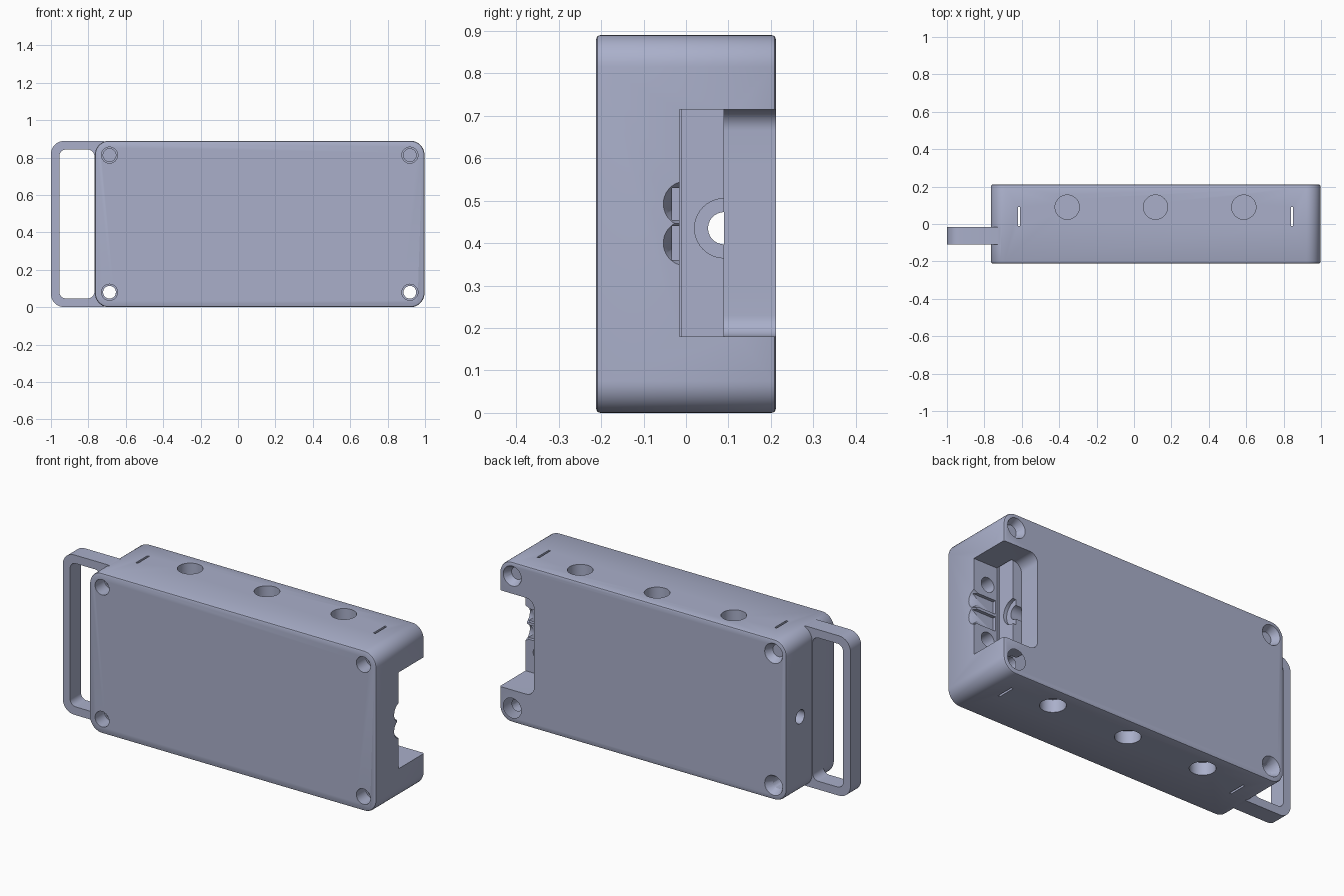
import bpy, bmesh, math
from mathutils import Matrix, Vector

if "Cube" in bpy.data.objects:
    bpy.data.objects.remove(bpy.data.objects["Cube"])

grey = bpy.data.materials.new("lavender grey")
grey.diffuse_color = (0.40, 0.43, 0.59, 1)
grey.use_nodes = True
grey.node_tree.nodes["Principled BSDF"].inputs["Base Color"].default_value = grey.diffuse_color


def add(name, bm):
    bmesh.ops.recalc_face_normals(bm, faces=bm.faces)
    me = bpy.data.meshes.new(name)
    bm.to_mesh(me)
    bm.free()
    me.materials.append(grey)
    ob = bpy.data.objects.new(name, me)
    bpy.context.collection.objects.link(ob)
    return ob


def plate(name, x0, x1, z0, z1, y0, y1, r=0.0, n=10):
    """Rounded rectangle in XZ, extruded along Y."""
    bm = bmesh.new()
    pts = []
    corners = [(x1, z1, -1, -1), (x0, z1, 1, -1), (x0, z0, 1, 1), (x1, z0, -1, 1)]
    for k, (x, z, sx, sz) in enumerate(corners):
        for i in range(n + 1 if r else 1):
            a = math.pi / 2 * (k + i / n)
            pts.append((x + sx * r + r * math.cos(a), y0, z + sz * r + r * math.sin(a)))
    face = bm.faces.new([bm.verts.new(p) for p in pts])
    out = bmesh.ops.extrude_face_region(bm, geom=[face])
    bmesh.ops.translate(bm, vec=(0, y1 - y0, 0),
                        verts=[v for v in out["geom"] if isinstance(v, bmesh.types.BMVert)])
    return add(name, bm)


def rod(name, a, b, r1, r2=None, n=40):
    """Cylinder or cone running from point a to point b."""
    a, b = Vector(a), Vector(b)
    m = Matrix.Translation((a + b) / 2) @ (b - a).to_track_quat('Z', 'Y').to_matrix().to_4x4()
    bm = bmesh.new()
    bmesh.ops.create_cone(bm, cap_ends=True, segments=n, radius1=r1,
                          radius2=r1 if r2 is None else r2, depth=(b - a).length, matrix=m)
    return add(name, bm)


def apply_mods(ob):
    dg = bpy.context.evaluated_depsgraph_get()
    me = bpy.data.meshes.new_from_object(ob.evaluated_get(dg))
    ob.modifiers.clear()
    ob.data = me


def combine(ob, other, op='DIFFERENCE'):
    m = ob.modifiers.new("cut", 'BOOLEAN')
    m.operation, m.object, m.solver = op, other, 'EXACT'
    apply_mods(ob)
    bpy.data.objects.remove(other)


# Case block with softened front and back rims
case = plate("case", -0.765, 0.997, 0, 0.89, -0.212, 0.212, 0.075)
bev = case.modifiers.new("rim", 'BEVEL')
bev.width, bev.segments, bev.limit_method, bev.angle_limit = 0.01, 2, 'ANGLE', math.radians(60)
apply_mods(case)

# Carrying handle loop on the left
handle = plate("handle", -1.0, -0.66, 0.001, 0.889, -0.11, -0.015, 0.07)
combine(handle, plate("opening", -0.955, -0.768, 0.047, 0.843, -0.3, 0.3, 0.035))
combine(case, handle, 'UNION')

# Connector bay open to the right and back
combine(case, plate("bay", 0.85, 1.2, 0.18, 0.715, -0.015, 0.12))
combine(case, plate("bay_lid", 0.785, 1.2, 0.18, 0.715, 0.09, 0.4, 0.05))

# Cable channels and flared mouth in the bay floor
for z0, z1 in ((0.36, 0.44), (0.455, 0.53)):
    combine(case, plate("channel", 0.86, 1.2, z0, z1, -0.033, 0.03))
    zc = (z0 + z1) / 2
    combine(case, rod("flare", (0.95, 0.0, zc), (1.01, 0.0, zc), 0.03, 0.06))

# Screw sockets in the bay floor
for z in (0.295, 0.6):
    combine(case, rod("socket", (0.91, -0.13, z), (0.91, 0.02, z), 0.04))

# Lengthwise cord hole with a counterbore in the bay wall
combine(case, rod("cord_hole", (-0.9, 0.09, 0.435), (0.86, 0.09, 0.435), 0.038))
plug = plate("cord_guard", 0.7, 0.785, 0.3, 0.57, 0.0901, 0.2)
combine(case, plug, 'UNION')
cb = rod("counterbore", (0.82, 0.09, 0.435), (0.9, 0.09, 0.435), 0.07)
combine(case, cb)

# Corner screw holes: front counterbore, through hole, back countersink
for x in (-0.687, 0.919):
    for z in (0.08, 0.813):
        combine(case, rod("bolt", (x, -0.4, z), (x, 0.4, z), 0.034))
        combine(case, rod("head", (x, -0.4, z), (x, -0.13, z), 0.043))
        combine(case, rod("sink", (x, 0.17, z), (x, 0.222, z), 0.034, 0.06))

# Blind round ports on top and bottom
for x in (-0.357, 0.115, 0.587):
    for z0, z1 in ((0.82, 1.0), (-0.1, 0.07)):
        combine(case, rod("port", (x, 0.09, z0), (x, 0.09, z1), 0.065))

# Narrow strap slots running top to bottom
for x in (-0.615, 0.845):
    combine(case, plate("slot", x - 0.006, x + 0.006, -0.2, 1.1, -0.01, 0.092))

bpy.context.view_layer.objects.active = case
case.select_set(True)
bpy.ops.object.shade_smooth_by_angle(angle=math.radians(30))
